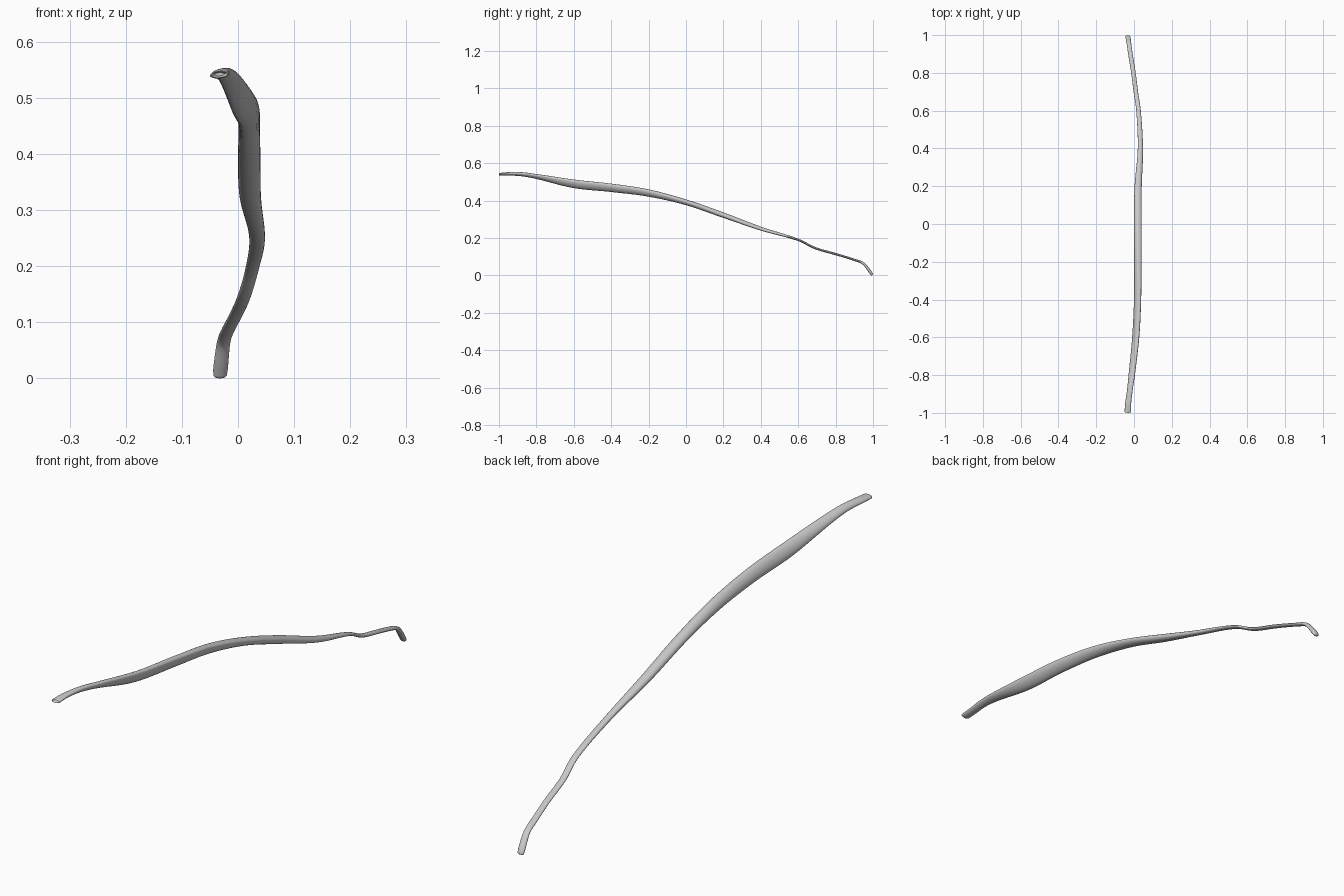
import bpy, bmesh, math
from mathutils import Vector

if "Cube" in bpy.data.objects:
    bpy.data.objects.remove(bpy.data.objects["Cube"])

# Stations along the pod: y, x centre, z centre, half width, half height, lean
STATIONS = [
    (-0.995, -0.033, 0.541, 0.017, 0.007, 0.2),
    (-0.95, -0.031, 0.543, 0.016, 0.009, 0.3),
    (-0.88, -0.022, 0.541, 0.015, 0.011, 0.4),
    (-0.80, -0.012, 0.529, 0.017, 0.013, 0.5),
    (-0.60, 0.009, 0.490, 0.019, 0.023, 0.6),
    (-0.40, 0.019, 0.469, 0.019, 0.023, 0.5),
    (-0.20, 0.020, 0.441, 0.019, 0.020, 0.4),
    (0.00, 0.020, 0.391, 0.020, 0.015, 0.2),
    (0.20, 0.022, 0.322, 0.019, 0.014, 0.0),
    (0.40, 0.034, 0.250, 0.014, 0.010, -0.2),
    (0.60, 0.024, 0.190, 0.012, 0.006, 0.0),
    (0.69, 0.011, 0.146, 0.012, 0.006, 0.0),
    (0.80, -0.003, 0.114, 0.012, 0.006, 0.0),
    (0.90, -0.019, 0.083, 0.012, 0.006, 0.0),
    (0.95, -0.026, 0.062, 0.012, 0.007, 0.0),
    (0.985, -0.031, 0.018, 0.013, 0.008, 0.0),
    (0.993, -0.032, 0.005, 0.012, 0.007, 0.0),
]
SIDES, STEPS = 24, 6


def spline(i, t):
    """Smooth station between i and i + 1 (non-uniform cubic in y)."""
    a, b = STATIONS[i], STATIONS[i + 1]

    def slope(k, c):
        p, q = STATIONS[max(k - 1, 0)], STATIONS[min(k + 1, len(STATIONS) - 1)]
        return (q[c] - p[c]) / (q[0] - p[0])
    h = b[0] - a[0]
    out = [a[0] + h * t]
    for c in range(1, 6):
        out.append((2*t**3 - 3*t**2 + 1) * a[c] + (t**3 - 2*t**2 + t) * h * slope(i, c)
                   + (3*t**2 - 2*t**3) * b[c] + (t**3 - t**2) * h * slope(i + 1, c))
    return out


path = [spline(i, k / STEPS) for i in range(len(STATIONS) - 1) for k in range(STEPS)]
path.append(list(STATIONS[-1]))

# Pod body: leaning, softly grooved oval sections swept along the arch
bm = bmesh.new()
rings = []


def add_ring(centre, normal, hw, hh, lean, groove):
    ring = []
    for k in range(SIDES):
        a = 2 * math.pi * k / SIDES
        r = 1 - groove * max(0, math.cos(a - 0.9)) ** 8
        ring.append(bm.verts.new(centre + Vector((hw * r * math.cos(a), 0, 0))
                                 + normal * (hh * r * math.sin(a + lean))))
    rings.append(ring)


last = len(path) - 1
for i, (y, x, z, hw, hh, lean) in enumerate(path):
    p, q = path[max(i - 1, 0)], path[min(i + 1, last)]
    tangent = Vector((0, q[0] - p[0], q[2] - p[2])).normalized()
    normal = Vector((0, -tangent.z, tangent.y))
    centre = Vector((x, y, z))
    groove = 0.15 * max(0, 1 - abs(y + 0.15) / 0.6)
    if i == 0:
        # Dished end of the stem
        add_ring(centre + tangent * 0.012, normal, hw * 0.5, hh * 0.4, lean, 0)
        add_ring(centre - tangent * 0.004, normal, hw * 0.85, hh * 0.8, lean, 0)
    add_ring(centre, normal, hw, hh, lean, groove)
    if i == last:
        # Rounded tip
        add_ring(centre + tangent * 0.003, normal, hw * 0.8, hh * 0.75, lean, 0)
        add_ring(centre + tangent * 0.004, normal, hw * 0.4, hh * 0.35, lean, 0)

for a, b in zip(rings, rings[1:]):
    for k in range(SIDES):
        n = (k + 1) % SIDES
        bm.faces.new((a[k], a[n], b[n], b[k]))
bm.faces.new(rings[0])
bm.faces.new(rings[-1])
bmesh.ops.recalc_face_normals(bm, faces=bm.faces[:])
low = min(v.co.z for v in bm.verts)
for v in bm.verts:
    v.co.z -= low

mesh = bpy.data.meshes.new("curved_pod")
bm.to_mesh(mesh)
bm.free()
pod = bpy.data.objects.new("curved_pod", mesh)
bpy.context.collection.objects.link(pod)
bpy.context.view_layer.objects.active = pod
pod.select_set(True)
bpy.ops.object.shade_smooth_by_angle(angle=math.radians(50))
